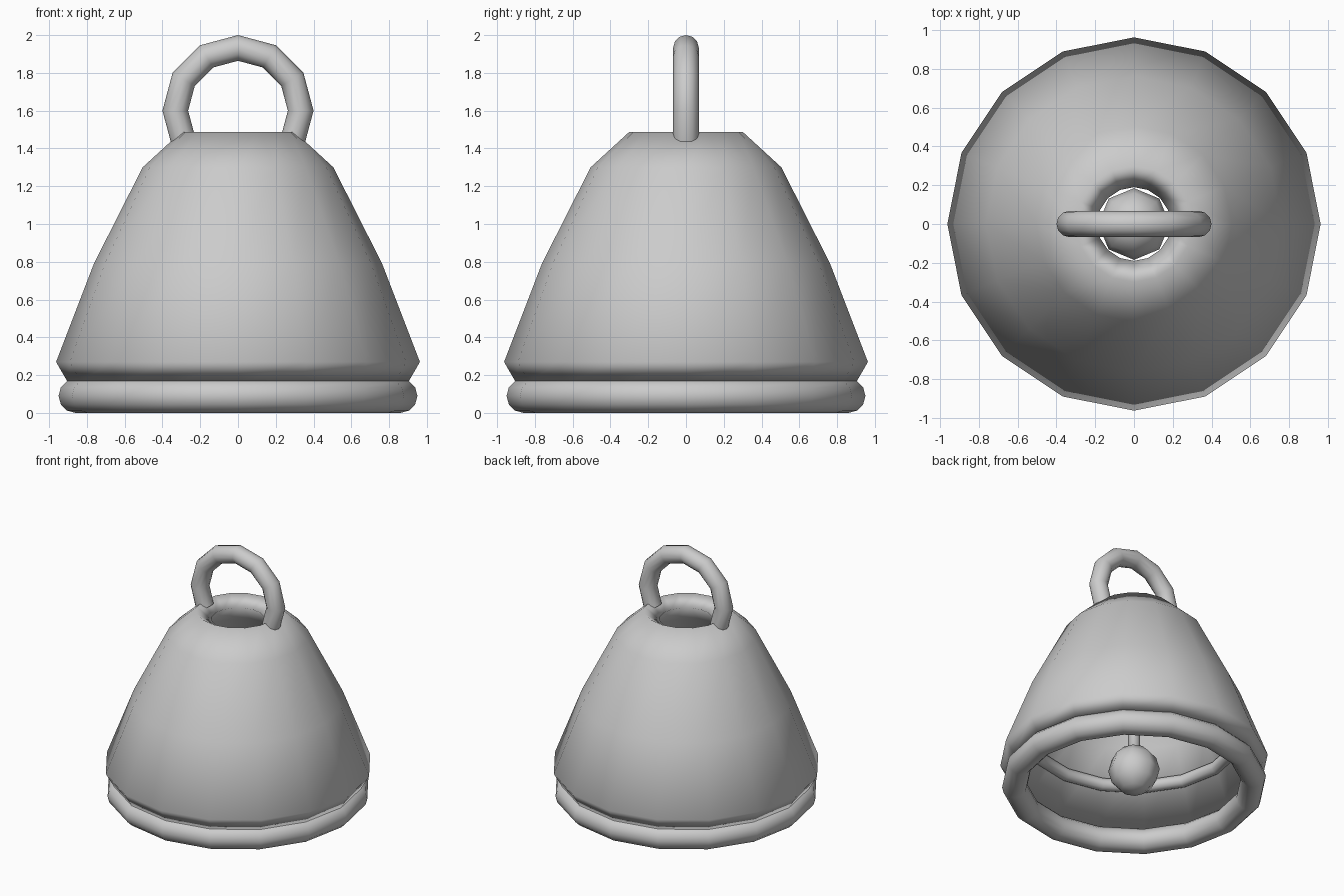
import bpy, bmesh, math

old = bpy.data.objects.get("Cube")
if old:
    bpy.data.objects.remove(old, do_unlink=True)

GREY = (0.6, 0.6, 0.6, 1)
metal = bpy.data.materials.new("grey_metal")
metal.use_nodes = True
metal.diffuse_color = GREY
metal.node_tree.nodes["Principled BSDF"].inputs["Base Color"].default_value = GREY


def finish(name, bm):
    """Turn a bmesh into a smooth grey object."""
    bmesh.ops.recalc_face_normals(bm, faces=bm.faces)
    for f in bm.faces:
        f.smooth = True
    mesh = bpy.data.meshes.new(name)
    bm.to_mesh(mesh)
    bm.free()
    mesh.materials.append(metal)
    obj = bpy.data.objects.new(name, mesh)
    bpy.context.collection.objects.link(obj)


def lathe(name, profile, segments=16):
    """Spin a closed (r, z) profile around the z axis."""
    bm = bmesh.new()
    rings = []
    for r, z in profile:
        angles = [math.tau * i / segments for i in range(segments)]
        rings.append([bm.verts.new((r * math.cos(a), r * math.sin(a), z)) for a in angles])
    for low, high in zip(rings, rings[1:] + rings[:1]):
        for i in range(segments):
            j = (i + 1) % segments
            bm.faces.new((low[i], low[j], high[j], high[i]))
    finish(name, bm)


def circle(major, minor, z, sides):
    return [(major + minor * math.cos(math.tau * i / sides),
             z + minor * math.sin(math.tau * i / sides)) for i in range(sides)]


# Thick bell shell: outer wall going up, inner wall coming back down
outer = [(0.963, 0.27), (0.763, 0.79), (0.505, 1.3), (0.3, 1.488)]
inner = [(0.19, 1.42), (0.42, 1.22), (0.665, 0.74), (0.9, 0.16)]
lathe("bell_body", outer + inner)

# Rounded lip around the mouth and a slim bead on the inner wall
lathe("mouth_ring", circle(0.86, 0.09, 0.09, 12))
lathe("inner_bead", circle(0.77, 0.05, 0.49, 8))

# Hanging loop: an arc of tube whose feet sink into the shoulders
bm = bmesh.new()
loops = []
for step in range(9):
    a = math.radians(-30 + 30 * step)
    loops.append([bm.verts.new((r * math.cos(a), y, 1.6 + r * math.sin(a)))
                  for r, y in circle(0.332, 0.068, 0, 12)])
for first, second in zip(loops, loops[1:]):
    for i in range(12):
        j = (i + 1) % 12
        bm.faces.new((first[i], first[j], second[j], second[i]))
finish("hanging_loop", bm)

# Clapper: thin rod and coarse ball
lathe("clapper_rod", [(0.001, 0.2), (0.045, 0.2), (0.045, 1.2), (0.001, 1.2)], 8)
bm = bmesh.new()
bmesh.ops.create_uvsphere(bm, u_segments=8, v_segments=6, radius=0.185)
bmesh.ops.translate(bm, verts=bm.verts, vec=(0, 0, 0.186))
finish("clapper_ball", bm)
